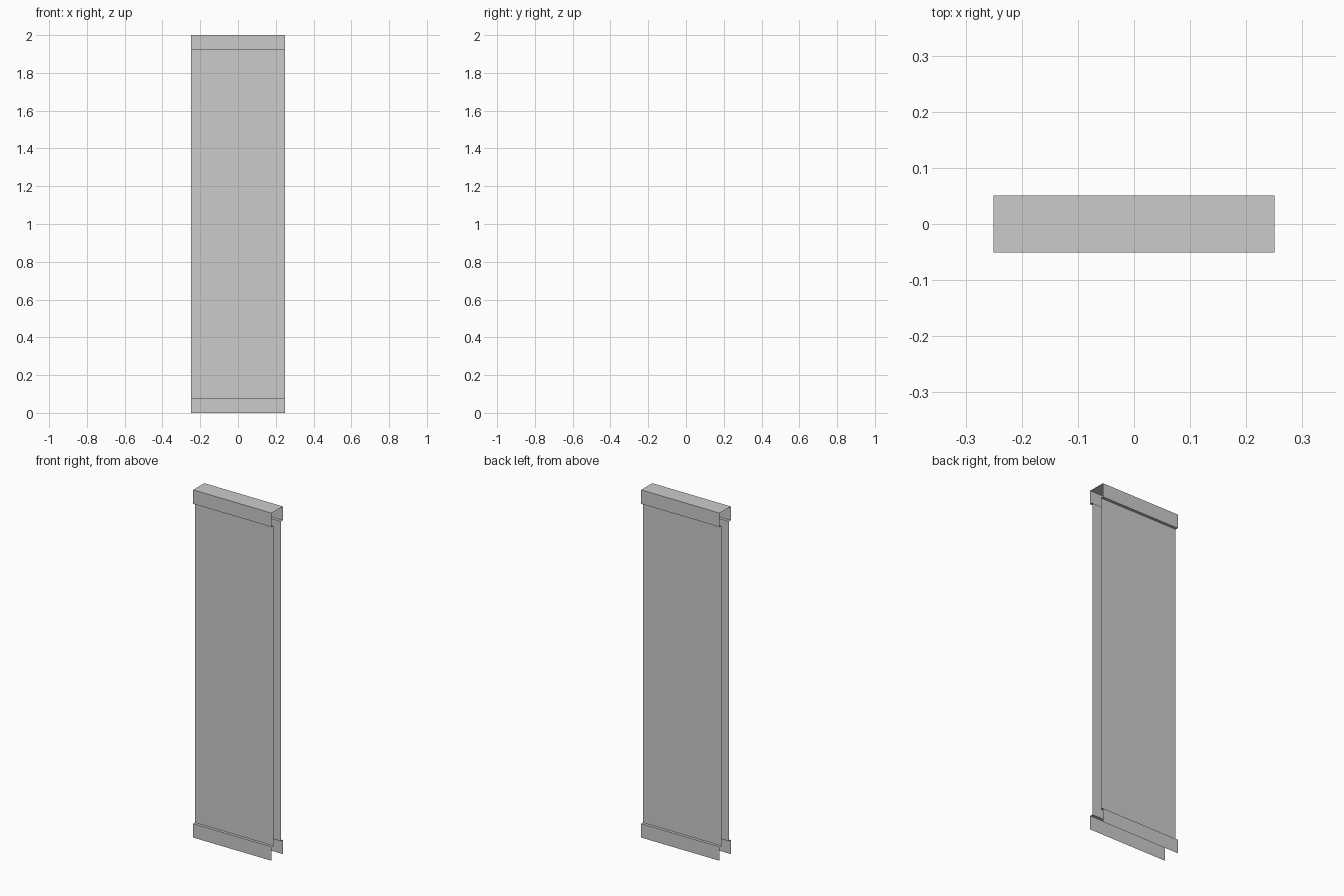
import bpy

if "Cube" in bpy.data.objects:
    bpy.data.objects.remove(bpy.data.objects["Cube"])

HALF_X = 0.25      # half length of the wall
TRIM_Y = 0.0505    # half depth at the trims
PANEL_Y = 0.034    # half depth at the recessed panels
TRIM_H = 0.08      # trim height
TOP = 2.0


def sheet(name, profile):
    """Sweep an open (y, z) profile along x into an open-ended thin sheet."""
    verts = [(x, y, z) for y, z in profile for x in (-HALF_X, HALF_X)]
    faces = [(2 * i, 2 * i + 1, 2 * i + 3, 2 * i + 2) for i in range(len(profile) - 1)]
    mesh = bpy.data.meshes.new(name)
    mesh.from_pydata(verts, [], faces)
    obj = bpy.data.objects.new(name, mesh)
    bpy.context.collection.objects.link(obj)
    return obj


def back_of(profile):
    """Same profile turned to the back, reversed so normals stay outward."""
    return [(-y, z) for y, z in reversed(profile)]


# Skirting with its upward ledge, and the recessed wall panel
skirting = [(-TRIM_Y, 0), (-TRIM_Y, TRIM_H), (-PANEL_Y, TRIM_H)]
panel = [(-PANEL_Y, TRIM_H), (-PANEL_Y, TOP - TRIM_H)]
for part, profile in (("skirting", skirting), ("wall_panel", panel)):
    sheet("front_" + part, profile)
    sheet("back_" + part, back_of(profile))

# Top trim: downward ledges, both faces and the cap
cornice = [(-PANEL_Y, TOP - TRIM_H), (-TRIM_Y, TOP - TRIM_H), (-TRIM_Y, TOP)]
sheet("top_trim", cornice + back_of(cornice))
